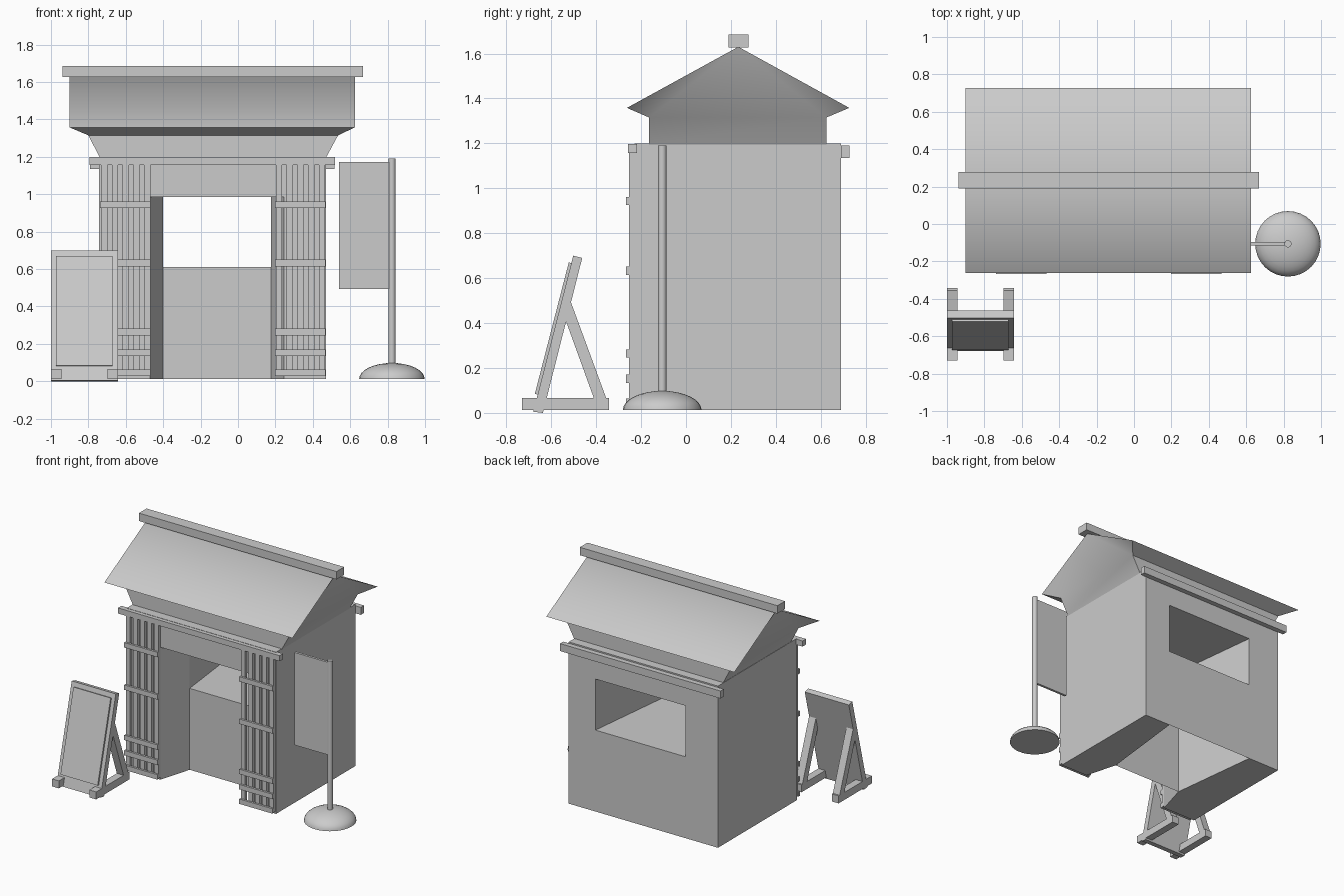
import bpy, bmesh, math

if "Cube" in bpy.data.objects:
    bpy.data.objects.remove(bpy.data.objects["Cube"])


def make(name, verts, faces):
    bm = bmesh.new()
    vs = [bm.verts.new(v) for v in verts]
    for f in faces:
        bm.faces.new([vs[i] for i in f])
    bmesh.ops.recalc_face_normals(bm, faces=bm.faces)
    me = bpy.data.meshes.new(name)
    bm.to_mesh(me)
    bm.free()
    ob = bpy.data.objects.new(name, me)
    bpy.context.collection.objects.link(ob)
    return ob


def prism(name, pts, a, b, axis='z'):
    """Extrude a 2D outline: (x, y) along z, or (y, z) along x."""
    n = len(pts)
    if axis == 'z':
        verts = [(p[0], p[1], t) for t in (a, b) for p in pts]
    else:
        verts = [(t, p[0], p[1]) for t in (a, b) for p in pts]
    sides = [(i, (i + 1) % n, n + (i + 1) % n, n + i) for i in range(n)]
    return make(name, verts, [tuple(range(n)), tuple(range(n, 2 * n))] + sides)


def box(name, x0, x1, y0, y1, z0, z1):
    return prism(name, [(x0, y0), (x1, y0), (x1, y1), (x0, y1)], z0, z1)


def smooth(ob, deg):
    bpy.ops.object.select_all(action='DESELECT')
    ob.select_set(True)
    bpy.context.view_layer.objects.active = ob
    bpy.ops.object.shade_smooth_by_angle(angle=math.radians(deg))


F, M, B = -0.23, 0.01, 0.69          # front, counter and back depth
left_in = [(-0.47, F), (-0.40, M), (-0.48, B)]
right_in = [(0.246, F), (0.176, M), (0.253, B)]

# Hut walls, lintel and counter (open underneath)
prism("left_wall", [(-0.743, F)] + left_in + [(-0.743, B)], 0.012, 1.2)
prism("right_wall", [(0.47, F)] + right_in + [(0.47, B)], 0.012, 1.2)
prism("lintel", left_in + right_in[::-1], 0.985, 1.2)
section = [(1, 0.012), (1, 0.61), (2, 0.61), (2, 0.012)]
make("counter", [(*s[i], z) for s in (left_in, right_in) for i, z in section],
     [(0, 1, 5, 4), (1, 2, 6, 5), (2, 3, 7, 6)])

# Beams under the roof
box("front_beam", -0.795, 0.519, -0.258, -0.218, 1.157, 1.198)
box("back_beam", -0.79, 0.515, B, 0.727, 1.135, 1.19)

# Lattice panels either side of the opening
for side, x0 in (("left", -0.738), ("right", 0.197)):
    for i in range(5):
        x = x0 + 0.006 + i * 0.0575
        box(f"{side}_slat_{i}", x, x + 0.033, -0.253, F, 0.03, 1.16)
    for i, z in enumerate((0.045, 0.152, 0.264, 0.633, 0.944)):
        h = 0.018
        box(f"{side}_crossbar_{i}", x0, x0 + 0.27, -0.267, -0.25, z - h, z + h)

# Roof: flared base, overhanging eaves, ridge, recessed gables
rv = []
for xb, xl, xe in ((-0.738, -0.80, -0.902), (0.47, 0.535, 0.626)):
    rv += [(xb, -0.164, 1.195), (xl, -0.164, 1.315), (xe, -0.263, 1.358),
           (xe, 0.233, 1.63), (xe, 0.727, 1.358), (xl, 0.625, 1.315),
           (xb, 0.625, 1.195)]
rf = [(i, (i + 1) % 7, 7 + (i + 1) % 7, 7 + i) for i in range(7)]
for k in (0, 7):
    rf += [(k, k + 1, k + 5, k + 6), (k + 1, k + 3, k + 5),
           (k + 1, k + 2, k + 3), (k + 3, k + 4, k + 5)]
smooth(make("roof", rv, rf), 60)
box("ridge_beam", -0.938, 0.668, 0.19, 0.278, 1.627, 1.685)

# Banner on a pole with a domed base
px, py = 0.823, -0.106
bpy.ops.mesh.primitive_cylinder_add(vertices=24, radius=0.019, depth=1.13,
                                    location=(px, py, 0.625))
pole = bpy.context.object
pole.name = "banner_pole"
smooth(pole, 40)
bpy.ops.mesh.primitive_uv_sphere_add(segments=32, ring_count=16, radius=1)
dome = bpy.context.object
dome.name = "banner_base"
bm = bmesh.new()
bm.from_mesh(dome.data)
cut = bmesh.ops.bisect_plane(bm, geom=bm.verts[:] + bm.edges[:] + bm.faces[:],
                             plane_co=(0, 0, 0), plane_no=(0, 0, 1), clear_inner=True)
bmesh.ops.holes_fill(bm, edges=[e for e in bm.edges if e.is_boundary])
for v in bm.verts:
    v.co = (px + v.co.x * 0.175, py + v.co.y * 0.175, 0.013 + v.co.z * 0.085)
bm.to_mesh(dome.data)
bm.free()
smooth(dome, 40)
box("banner", 0.54, 0.81, py - 0.009, py + 0.009, 0.493, 1.173)

# A-frame board with two rear legs and feet
prism("board_back", [(-0.68, 0.005), (-0.502, 0.70), (-0.462, 0.69), (-0.637, 0.0)],
      -1.0, -0.642, 'x')
prism("board_panel", [(-0.673, 0.085), (-0.522, 0.67), (-0.505, 0.665), (-0.655, 0.08)],
      -0.972, -0.670, 'x')
for i, x in enumerate((-1.0, -0.697)):
    prism(f"board_rear_leg_{i}", [(-0.535, 0.41), (-0.515, 0.50), (-0.355, 0.065),
                                  (-0.41, 0.065)], x, x + 0.055, 'x')
    box(f"board_foot_{i}", x, x + 0.055, -0.73, -0.343, 0.012, 0.067)
